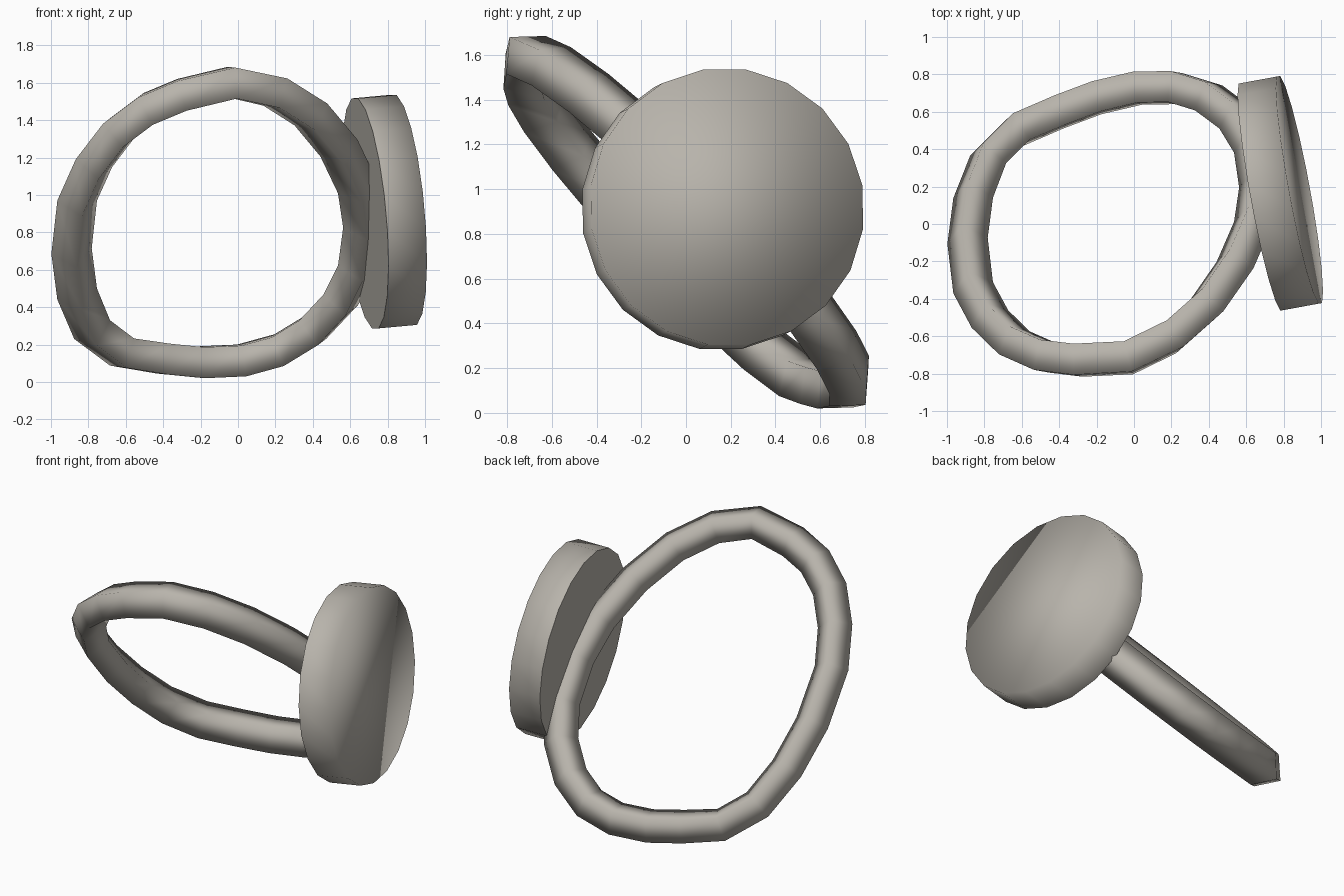
import bpy, bmesh, math
from mathutils import Vector

cube = bpy.data.objects.get("Cube")
if cube:
    bpy.data.objects.remove(cube, do_unlink=True)

# One warm grey metal for everything
metal = bpy.data.materials.new("warm_grey_metal")
metal.use_nodes = True
colour = (0.48, 0.455, 0.41, 1)
metal.diffuse_color = colour
metal.node_tree.nodes["Principled BSDF"].inputs["Base Color"].default_value = colour


def loft(name, loops, closed=False, sharp_loop=None):
    """Join equal vertex loops with quads; cap the ends unless closed."""
    bm = bmesh.new()
    rings = [[bm.verts.new(p) for p in loop] for loop in loops]
    sides = len(rings[0])
    following = rings[1:] + (rings[:1] if closed else [])
    for a, b in zip(rings, following):
        for i in range(sides):
            j = (i + 1) % sides
            bm.faces.new((a[i], a[j], b[j], b[i]))
    if not closed:
        bm.faces.new(rings[0])
        bm.faces.new(rings[-1])
    bmesh.ops.recalc_face_normals(bm, faces=bm.faces[:])
    for face in bm.faces:
        face.smooth = True
    if sharp_loop is not None:
        rim = set(rings[sharp_loop])
        for edge in bm.edges:
            edge.smooth = not all(v in rim for v in edge.verts)
    mesh = bpy.data.meshes.new(name)
    bm.to_mesh(mesh)
    bm.free()
    mesh.materials.append(metal)
    obj = bpy.data.objects.new(name, mesh)
    bpy.context.collection.objects.link(obj)
    return obj


# Band: uneven loop lying in a tilted plane, given by its x and z
band_axis = Vector((-0.29, 1.04, 1)).normalized()
outline = [(-.03, 1.6), (-.3, 1.535), (-.48, 1.46), (-.64, 1.34), (-.77, 1.17),
           (-.86, .97), (-.89, .7), (-.86, .47), (-.78, .28), (-.62, .16),
           (-.4, .125), (-.2, .105), (.02, .115), (.22, .17), (.4, .28),
           (.55, .44), (.64, .62), (.67, .84), (.64, 1.04), (.54, 1.25),
           (.39, 1.43), (.2, 1.55)]
path = [Vector((x, (0.83 + 0.29 * (x + 0.12) - z) / 1.04, z)) for x, z in outline]

# Diamond cross-section, with ridges facing out, in and to both sides
radial_half, axial_half = 0.11, 0.125
sections = []
for i, centre in enumerate(path):
    tangent = (path[(i + 1) % len(path)] - path[i - 1]).normalized()
    out = tangent.cross(band_axis) * radial_half
    side = band_axis * axial_half
    sections.append([centre + out, centre + side, centre - out, centre - side])
loft("ring_band", sections, closed=True)

# Round plate set on the side of the band
plate_axis = Vector((0.98, 0.18, 0.09)).normalized()
across = Vector((0, 0, 1)).cross(plate_axis).normalized()
upward = plate_axis.cross(across)
outer_centre = Vector((0.885, 0.183, 0.92))
radius, thickness, sides = 0.625, 0.21, 20


def plate_loop(depth):
    centre = outer_centre - plate_axis * depth
    angles = [math.tau * (i + 0.5) / sides for i in range(sides)]
    return [centre + (across * math.cos(a) + upward * math.sin(a)) * radius
            for a in angles]


loft("round_plate", [plate_loop(thickness), plate_loop(0)], sharp_loop=0)
